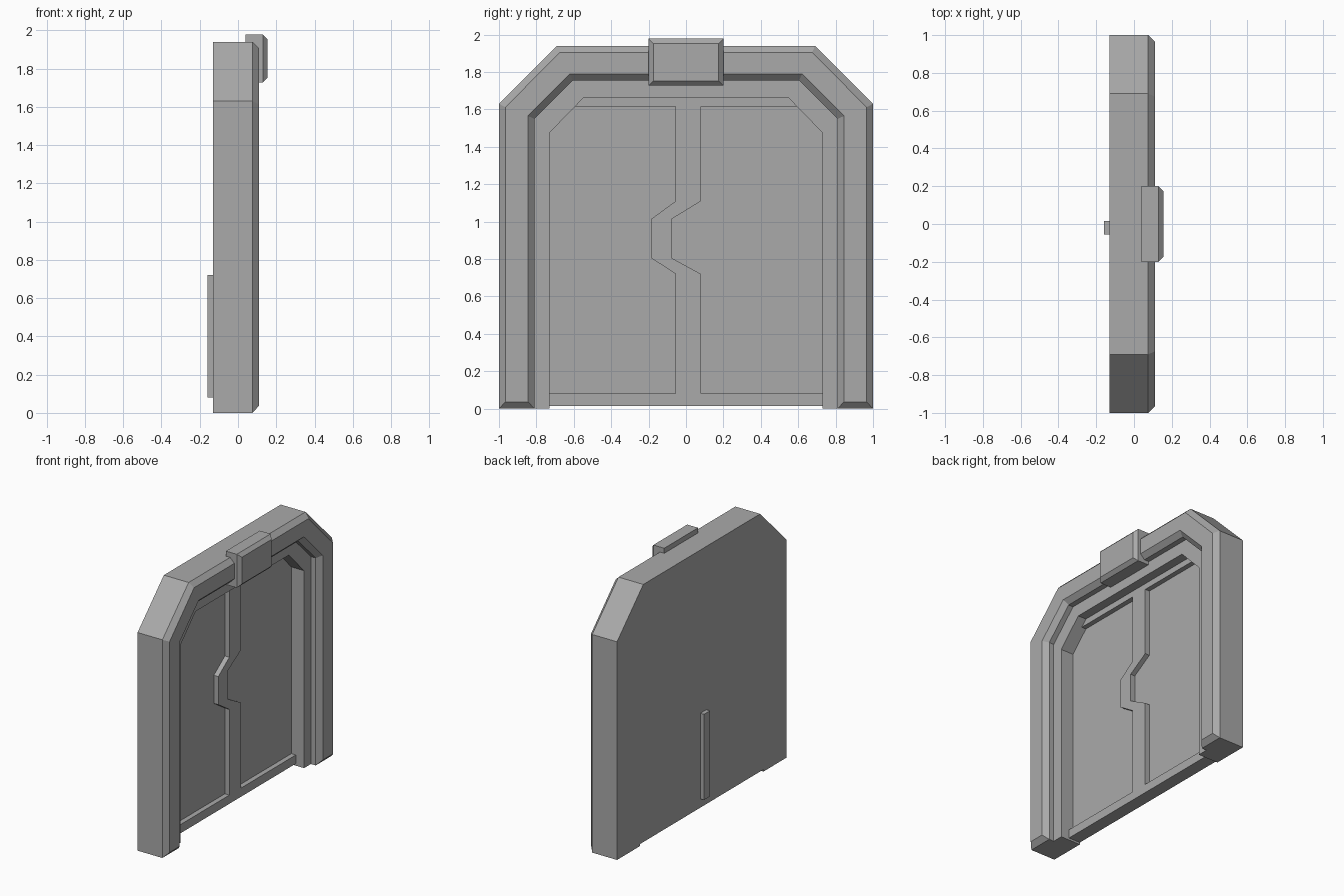
import bpy, bmesh

if "Cube" in bpy.data.objects:
    bpy.data.objects.remove(bpy.data.objects["Cube"])

steel = bpy.data.materials.new("grey steel")
steel.diffuse_color = (0.4, 0.4, 0.4, 1)
steel.use_nodes = True
steel.node_tree.nodes["Principled BSDF"].inputs["Base Color"].default_value = steel.diffuse_color


def finish(name, bm):
    bmesh.ops.recalc_face_normals(bm, faces=bm.faces)
    mesh = bpy.data.meshes.new(name)
    bm.to_mesh(mesh)
    bm.free()
    mesh.materials.append(steel)
    bpy.context.collection.objects.link(bpy.data.objects.new(name, mesh))


def prism(name, outline, x0, x1):
    """Extrude a (y, z) outline along x."""
    bm = bmesh.new()
    face = bm.faces.new([bm.verts.new((x0, y, z)) for y, z in outline])
    out = bmesh.ops.extrude_face_region(bm, geom=[face])["geom"]
    verts = [v for v in out if isinstance(v, bmesh.types.BMVert)]
    bmesh.ops.translate(bm, verts=verts, vec=(x1 - x0, 0, 0))
    finish(name, bm)


# Door frame: arch loops (half width, shoulder z, top half width, top z, x, foot z)
loops = [
    (1.0, 1.63, 0.69, 1.94, -0.13, 0),
    (1.0, 1.63, 0.69, 1.94, 0.075, 0),
    (0.965, 1.612, 0.675, 1.905, 0.11, 0.037),
    (0.845, 1.565, 0.62, 1.79, 0.11, 0.037),
    (0.81, 1.55, 0.605, 1.755, 0.075, 0),
    (0.81, 1.55, 0.605, 1.755, 0.035, 0),
    (0.73, 1.475, 0.55, 1.66, 0.035, 0),
    (0.73, 1.475, 0.55, 1.66, -0.13, 0),
]
bm = bmesh.new()
rings = []
for w, sh, tw, top, x, foot in loops:
    half = [(w, foot), (w, sh), (tw, top)]
    pts = [(-y, z) for y, z in half] + half[::-1]
    rings.append([bm.verts.new((x, y, z)) for y, z in pts])
for i, a in enumerate(rings):
    b = rings[(i + 1) % len(rings)]
    for k in range(5):
        bm.faces.new((a[k], a[k + 1], b[k + 1], b[k]))
for k in (0, 5):  # feet: flat sole and sloped toe
    bm.faces.new([rings[i][k] for i in (0, 1, 4, 5, 6, 7)])
    bm.faces.new([rings[i][k] for i in (1, 2, 3, 4)])
finish("door_frame", bm)

# Door leaves: thin slab plus a raised border around the sunken panel
seam = [(0.01, 0.015), (0.01, 0.72), (-0.125, 0.805),
        (-0.125, 1.015), (0.01, 1.11), (0.01, 1.66)]
panel_edges = {
    "left": (-1, [(-0.055, 0.08), (-0.055, 0.72), (-0.185, 0.805),
                  (-0.185, 1.015), (-0.055, 1.11), (-0.055, 1.615)]),
    "right": (1, [(0.08, 0.08), (0.08, 0.72), (-0.075, 0.805),
                  (-0.075, 1.015), (0.08, 1.11), (0.08, 1.615)]),
}
for side, (s, edge) in panel_edges.items():
    slab = [(s * 0.73, 0.015)] + seam + [(s * 0.55, 1.66), (s * 0.73, 1.475)]
    border = ([(s * 0.73, 0.015)] + seam + [(s * 0.55, 1.66), (s * 0.594, 1.615)]
              + edge[::-1] + [(s * 0.73, 0.08)])
    prism(side + "_door_slab", slab, -0.13, -0.07)
    prism(side + "_door_border", border, -0.07, -0.033)

# Bar on the rear of the doors
prism("rear_bar", [(-0.055, 0.08), (0.015, 0.08), (0.015, 0.72), (-0.055, 0.72)],
      -0.16, -0.13)

# Keystone block with chamfered front
bm = bmesh.new()
block = []
for x, inset in ((0.04, 0), (0.13, 0), (0.155, 0.025)):
    w, lo, hi = 0.2 - inset, 1.728 + inset, 1.978 - inset
    block.append([bm.verts.new((x, y, z))
                  for y, z in ((-w, lo), (w, lo), (w, hi), (-w, hi))])
for a, b in zip(block, block[1:]):
    for k in range(4):
        bm.faces.new((a[k], a[(k + 1) % 4], b[(k + 1) % 4], b[k]))
bm.faces.new(block[0])
bm.faces.new(block[-1])
finish("keystone", bm)
